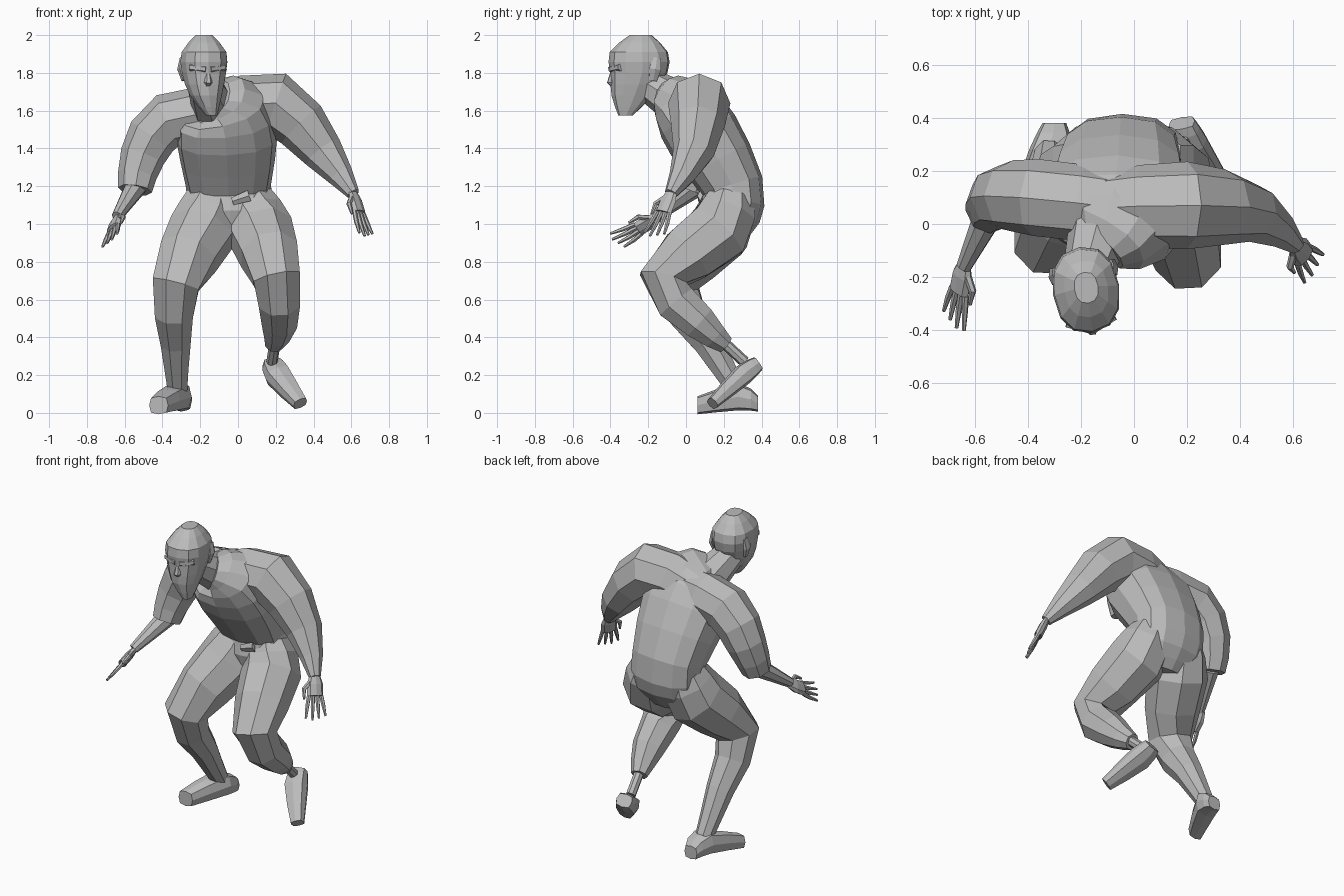
import bpy, bmesh, math
from mathutils import Vector

cube = bpy.data.objects.get("Cube")
if cube:
    bpy.data.objects.remove(cube, do_unlink=True)

grey = bpy.data.materials.new("plain grey")
grey.use_nodes = True
grey.diffuse_color = (.5, .5, .5, 1)
grey.node_tree.nodes["Principled BSDF"].inputs["Base Color"].default_value = grey.diffuse_color

X, Y, Z = Vector((1, 0, 0)), Vector((0, 1, 0)), Vector((0, 0, 1))


def smooth_path(keys):
    """Add one curved in-between ring to every span of a path."""
    rows = [Vector(key) for key in keys]
    padded = [rows[0]] + rows + [rows[-1]]
    path = [rows[0]]
    for before, start, end, after in zip(padded, padded[1:], padded[2:], padded[3:]):
        path += [(9 * (start + end) - before - after) / 16, end]
    return path


def tube(name, keys, ref=X, flat=1.0, sides=8, power=1.0, turn=0.0, axis=None, curved=True):
    """Closed limb through keys (x, y, z, half width along ref); flat scales its depth."""
    path = smooth_path(keys) if curved else [Vector(key) for key in keys]
    centres = [row.to_3d() for row in path]
    bm = bmesh.new()
    loops = []
    for i, centre in enumerate(centres):
        ahead = centres[min(i + 1, len(centres) - 1)]
        behind = centres[max(i - 1, 0)]
        tangent = axis or (ahead - behind).normalized()
        across = (ref - tangent * ref.dot(tangent)).normalized()
        depth = tangent.cross(across) * flat
        loop = []
        for k in range(sides):
            angle = math.tau * k / sides + turn
            c, s = math.cos(angle), math.sin(angle)
            c = math.copysign(abs(c) ** power, c)
            s = math.copysign(abs(s) ** power, s)
            loop.append(bm.verts.new(centre + (across * c + depth * s) * path[i][3]))
        loops.append(loop)
    for lower, upper in zip(loops, loops[1:]):
        for k in range(sides):
            j = (k + 1) % sides
            bm.faces.new((lower[k], lower[j], upper[j], upper[k]))
    bm.faces.new(loops[0])
    bm.faces.new(loops[-1])
    bmesh.ops.recalc_face_normals(bm, faces=bm.faces)
    mesh = bpy.data.meshes.new(name)
    bm.to_mesh(mesh)
    bm.free()
    mesh.materials.append(grey)
    bpy.context.collection.objects.link(bpy.data.objects.new(name, mesh))


# Torso and neck
tube("torso", [
    (-.04, .21, .91, .12), (-.04, .23, 1.04, .22), (-.05, .245, 1.2, .225),
    (-.06, .09, 1.47, .27), (-.08, -.02, 1.63, .23), (-.13, -.08, 1.67, .12)],
    flat=.74, sides=12, power=.8)
tube("neck", [(-.13, -.03, 1.63, .12), (-.18, -.2, 1.74, .09)])
tube("waist_flap", [(-.03, .075, 1.12, .02), (.06, .075, 1.15, .03)], ref=Z, flat=.5, sides=4)

# Head, turned a little toward its left
side = Vector((1, .15, 0)).normalized()
front = Z.cross(-side)
head_keys = [(-.14, -.32, 1.575, .03), (-.17, -.285, 1.68, .085), (-.18, -.25, 1.8, .118),
             (-.18, -.25, 1.91, .12), (-.18, -.24, 2, .045)]
tube("head", head_keys, ref=side, flat=1.3, sides=12, power=.85, axis=Z)


def feature(name, points, ref=side, **options):
    """Small part of the head; points are (sideways, forward, height, half width)."""
    middle = Vector((-.18, -.25, 0))
    keys = [(*(middle + side * a + front * b + Z * z), r) for a, b, z, r in points]
    tube(name, keys, ref=ref, sides=6, **options)


feature("nose", [(0, .14, 1.81, .01), (0, .15, 1.75, .022), (0, .13, 1.73, .015)], curved=False)
for label, s in (("left", 1), ("right", -1)):
    feature(label + "_ear", [(s * .1, -.06, 1.76, .012), (s * .115, -.07, 1.82, .018),
                             (s * .105, -.08, 1.88, .012)], flat=2, curved=False)
    feature(label + "_brow", [(s * .01, .145, 1.82, .02), (s * .09, .11, 1.83, .02)], ref=Z)

# Arms
tube("left_arm", [(-.1, .06, 1.59, .14), (.2, .07, 1.64, .165),
                  (.45, .04, 1.38, .11), (.61, -.08, 1.16, .035)], ref=Y)
tube("right_arm", [(-.05, .06, 1.59, .14), (-.37, .1, 1.55, .145),
                   (-.505, .1, 1.36, .12), (-.545, .05, 1.18, .09)], ref=Y)
tube("right_forearm", [(-.54, .05, 1.2, .06), (-.64, -.16, 1.04, .03)])


def hand(label, wrist, along, spread, bend):
    """Palm, four fingers and a thumb; spread points to the thumb side."""
    wrist, bend = Vector(wrist), Vector(bend)
    along = Vector(along).normalized()
    spread = Vector(spread)
    spread = (spread - along * spread.dot(along)).normalized()
    knuckles = wrist + along * .11

    def chain(part, points, radii, **options):
        keys = [(*point, radius) for point, radius in zip(points, radii)]
        tube(label + part, keys, ref=spread, curved=False, **options)

    chain("_palm", (wrist - along * .02, wrist + along * .04, knuckles), (.03, .05, .05), flat=.5)
    for finger in range(4):
        offset = spread * (finger - 1.5) * .026
        reach = along * (.068 - .006 * abs(finger - 2))
        root = knuckles + offset
        middle = root + reach + offset * .3
        tip = middle + reach + bend * reach.length + offset * .3
        chain("_finger_%d" % finger, (root, middle, tip), (.013, .012, .007), sides=6)
    root = wrist + along * .03 + spread * .03
    middle = root + (along + spread) * .04
    chain("_thumb", (root, middle, middle + along * .06), (.016, .014, .007), sides=6)


hand("left", (.61, -.08, 1.16), (.3, -.4, -1), (-.5, -.7, .1), (.1, -.1, -.1))
hand("right", (-.64, -.16, 1.03), (-.2, -1, -.6), (.6, -.4, .6), (0, -.2, 0))

# Legs
eighth = math.pi / 8
tube("left_leg", [(.06, .24, 1.14, .13), (.12, .17, .96, .18), (.205, -.12, .71, .135),
                  (.22, .07, .48, .1), (.19, .21, .36, .05)], turn=eighth)
tube("left_ankle", [(.2, .17, .4, .03), (.18, .31, .27, .03)])
tube("right_leg", [(-.14, .24, 1.14, .14), (-.19, .17, .96, .185), (-.33, -.06, .68, .135),
                   (-.33, .12, .37, .085), (-.32, .27, .12, .055)], turn=eighth)

# Shoes
tube("left_shoe", [(.18, .38, .26, .05), (.21, .3, .2, .07), (.33, .14, .05, .04)], flat=.8, power=.6)
tube("right_shoe", [(-.3, .38, .05, .045), (-.32, .28, .085, .075), (-.42, .06, .04, .05)],
     flat=.95, power=.6, axis=Y)
